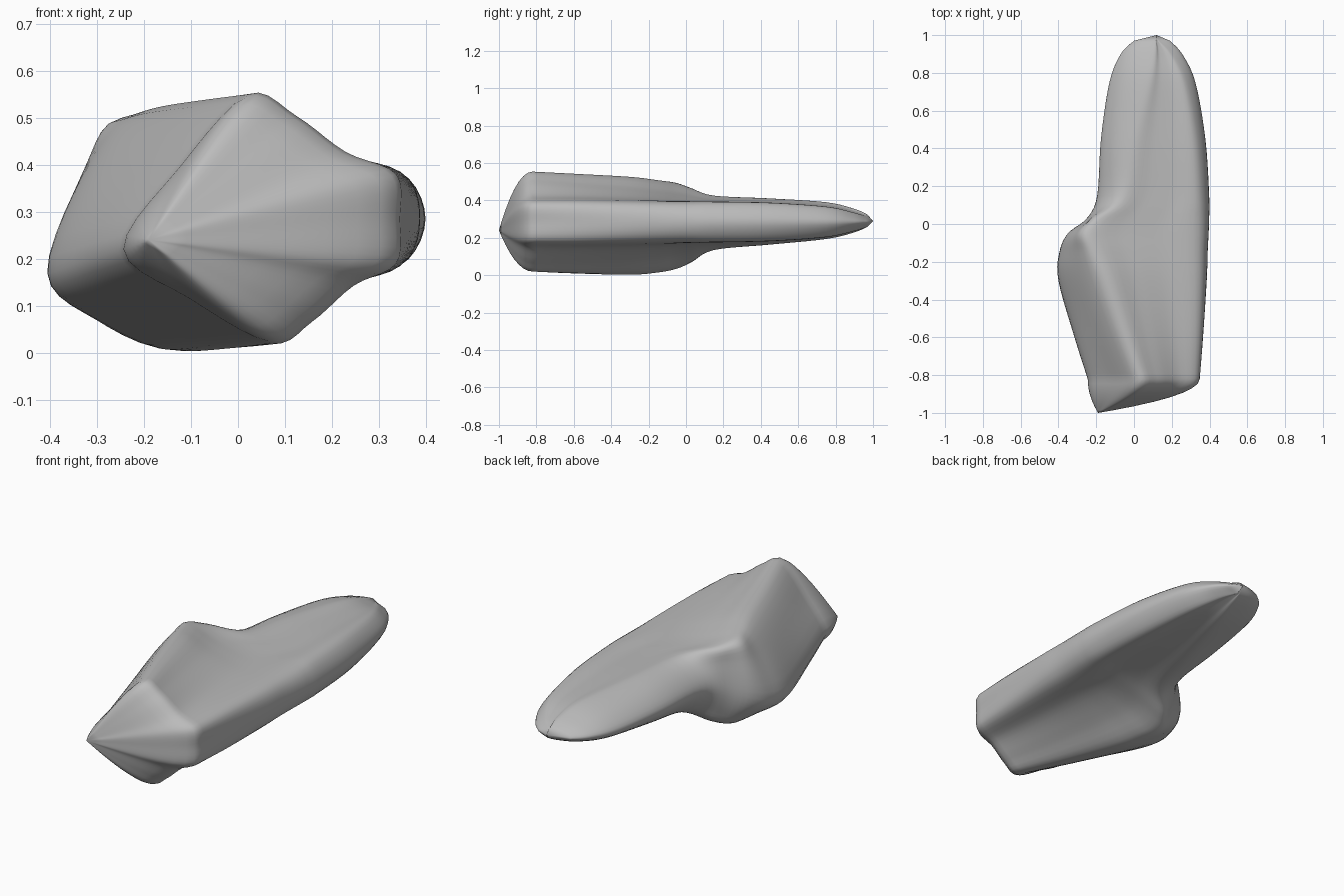
import bpy, bmesh
from mathutils import Vector

cube = bpy.data.objects.get("Cube")
if cube:
    bpy.data.objects.remove(cube, do_unlink=True)

MID_Z = 0.285
STEPS = 5

# Stations: y, left edge x z, top ridge x z, bottom ridge x z, right edge x, rim half height
STATIONS = [
    (-.82, -.245, .22, .02, .55, .07, .02, .345, .095),
    (-.6, -.315, .2, -.06, .54, -.01, .01, .365, .1),
    (-.3, -.4, .17, -.16, .525, -.11, .003, .385, .1),
    (-.15, -.395, .18, -.22, .508, -.16, .015, .39, .1),
    (-.05, -.35, .21, -.255, .493, -.19, .035, .395, .1),
    (.03, -.25, .25, -.2, .465, -.16, .07, .398, .1),
    (.15, -.195, .28, -.06, .425, -.06, .135, .398, .1),
    (.45, -.175, .285, 0, .41, 0, .165, .378, .095),
    (.75, -.13, .285, .07, .39, .07, .195, .325, .075),
    (.9, -.07, .29, .1, .355, .1, .23, .255, .045),
    (.97, 0, .29, .11, .325, .11, .26, .19, .025),
]


def clamp(v):
    return max(0.0, min(1.0, v))


def control_ring(y, xl, zl, xt, zt, xb, zb, xr, h):
    """Closed cross-section: rounded back on the left, thin blade on the right."""
    along = clamp((y + .82) / .8)
    left, top, bottom = (Vector((x, y, z)) for x, z in ((xl, zl), (xt, zt), (xb, zb)))
    rim_x = xr - (.008 + .047 * along)
    rim_up = Vector((rim_x, y, MID_Z + h))
    rim_low = Vector((rim_x, y, MID_Z - h))

    def bulge(a, corner_z):
        mid = (left + a) / 2
        return mid.lerp(Vector((xl, y, corner_z)), .08 + .2 * along)

    def valley(a, b, t, drop):
        p = a.lerp(b, t)
        p.z = a.z + (b.z - a.z) * drop
        return p

    near, far = .27 + .22 * along, .72 + .12 * along
    return [left, bulge(top, zt), top,
            valley(top, rim_up, .33, near), valley(top, rim_up, .66, far),
            rim_up, Vector((xr, y, MID_Z)), rim_low,
            valley(bottom, rim_low, .66, far), valley(bottom, rim_low, .33, near),
            bottom, bulge(bottom, zb)]


def spline(a, b, c, d, t):
    return b + .5 * t * (c - a + t * (2 * a - 5 * b + 4 * c - d + t * (3 * (b - c) + d - a)))


def smooth_ring(ring):
    n = len(ring)
    return [spline(ring[i - 1], ring[i], ring[(i + 1) % n], ring[(i + 2) % n], s / STEPS)
            for i in range(n) for s in range(STEPS)]


# Rings along the body
controls = [control_ring(*s) for s in STATIONS]
last = len(controls) - 1
rings = []
for i in range(last):
    quad = [controls[max(0, min(last, i + k))] for k in (-1, 0, 1, 2)]
    for s in range(STEPS):
        rings.append(smooth_ring([spline(*p, s / STEPS) for p in zip(*quad)]))
rings.append(smooth_ring(controls[-1]))

# Blunt front cap drawn in to an off-centre point
nose = Vector((-.19, -1, .24))
tail = Vector((.12, 1, .29))


def cap_ring(t):
    ring = []
    for p in rings[0]:
        q = p.lerp(nose, t)
        q.y = p.y + (nose.y - p.y) * t ** .5
        ring.append(q)
    return ring


cap = [cap_ring(t) for t in (.85, .65, .45, .3, .17, .08, .02)]
rings = cap + rings

# Skin the rings
bm = bmesh.new()
loops = [[bm.verts.new(p) for p in ring] for ring in rings]
count = len(loops[0])
for a, b in zip(loops, loops[1:]):
    for i in range(count):
        j = (i + 1) % count
        bm.faces.new((a[i], a[j], b[j], b[i]))
for loop, tip in ((loops[0], nose), (loops[-1], tail)):
    v = bm.verts.new(tip)
    for i in range(count):
        bm.faces.new((loop[i], loop[(i + 1) % count], v))
bmesh.ops.recalc_face_normals(bm, faces=bm.faces)

mesh = bpy.data.meshes.new("blade_body")
bm.to_mesh(mesh)
bm.free()
body = bpy.data.objects.new("blade_body", mesh)
bpy.context.collection.objects.link(body)

grey = bpy.data.materials.new("plain_grey")
grey.use_nodes = True
colour = (.5, .5, .5, 1)
grey.diffuse_color = colour
grey.node_tree.nodes["Principled BSDF"].inputs["Base Color"].default_value = colour
mesh.materials.append(grey)

bpy.ops.object.select_all(action="DESELECT")
body.select_set(True)
bpy.context.view_layer.objects.active = body
bpy.ops.object.shade_smooth_by_angle(angle=.9)
